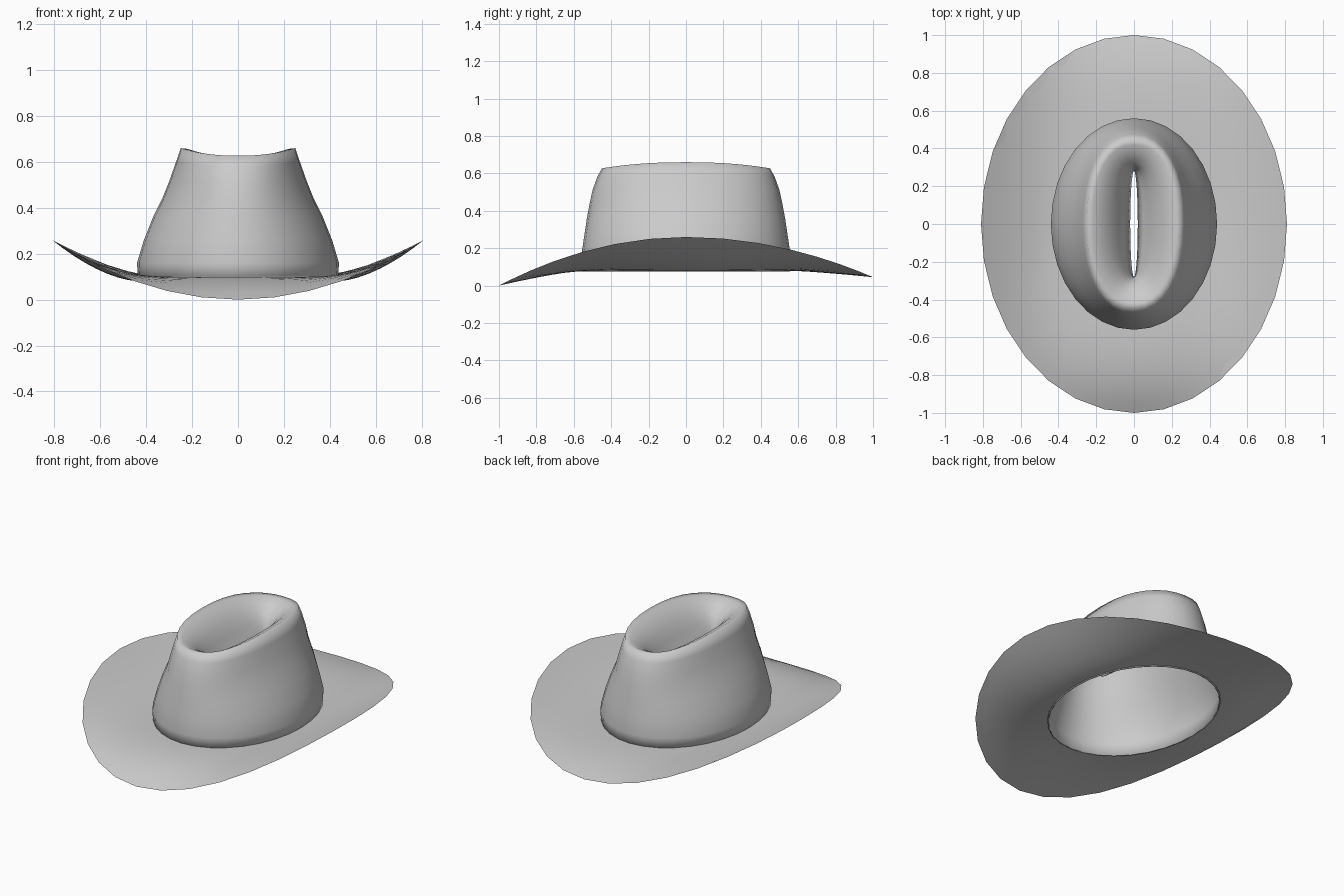
import bpy
import bmesh
import math

SEGMENTS = 32

cube = bpy.data.objects.get("Cube")
if cube:
    bpy.data.objects.remove(cube)

felt = bpy.data.materials.new("grey_felt")
felt.use_nodes = True
grey = (0.6, 0.6, 0.6, 1)
felt.diffuse_color = grey
felt.node_tree.nodes["Principled BSDF"].inputs["Base Color"].default_value = grey


def spow(value, power):
    return math.copysign(abs(value) ** power, value)


def loft(name, rings, closed=False, sharp=50):
    """Join rings of points into one smooth skin."""
    bm = bmesh.new()
    loops = [[bm.verts.new(p) for p in ring] for ring in rings]
    pairs = list(zip(loops, loops[1:]))
    if closed:
        pairs.append((loops[-1], loops[0]))
    for low, high in pairs:
        for j in range(SEGMENTS):
            k = (j + 1) % SEGMENTS
            bm.faces.new((low[j], low[k], high[k], high[j]))
    mesh = bpy.data.meshes.new(name)
    bm.to_mesh(mesh)
    bm.free()
    mesh.materials.append(felt)
    obj = bpy.data.objects.new(name, mesh)
    bpy.context.collection.objects.link(obj)
    bpy.ops.object.select_all(action="DESELECT")
    obj.select_set(True)
    bpy.context.view_layer.objects.active = obj
    bpy.ops.object.shade_smooth_by_angle(angle=math.radians(sharp))
    return obj


angles = [2 * math.pi * i / SEGMENTS for i in range(SEGMENTS)]


# Brim: sides curl up, front and back dip, thinning to the edge
def brim_ring(t, inner_z, side_power, end_power):
    ring = []
    for a in angles:
        c, s = math.cos(a), math.sin(a)
        end_z = 0.045 if s > 0 else 0.0
        edge_z = end_z + (0.26 - end_z) * c * c
        power = side_power * c * c + end_power * s * s
        z = inner_z + (edge_z - inner_z) * t ** power
        ring.append(((0.43 + 0.38 * t) * c, (0.55 + 0.45 * t) * s, z))
    return ring


steps = [i / 8 for i in range(9)]
underside = [brim_ring(t, 0.08, 1.7, 1.3) for t in steps]
upperside = [brim_ring(t, 0.10, 1.4, 2.6) for t in reversed(steps[:-1])]
loft("brim", underside + upperside, closed=True)


# Crown: tapered wall, rolled top and a long crease open at its bottom
# half width, half length, height, drop at front and back, squareness
crown_profile = [
    (0.435, 0.555, 0.075, 0.0, 2.0),
    (0.44, 0.56, 0.16, 0.0, 2.0),
    (0.41, 0.545, 0.26, 0.0, 2.0),
    (0.37, 0.53, 0.36, 0.0, 2.0),
    (0.33, 0.515, 0.44, 0.0, 2.0),
    (0.30, 0.50, 0.515, 0.005, 2.1),
    (0.27, 0.475, 0.60, 0.02, 2.2),
    (0.25, 0.45, 0.66, 0.033, 2.3),
    (0.22, 0.42, 0.657, 0.033, 2.3),
    (0.17, 0.37, 0.63, 0.03, 2.3),
    (0.12, 0.325, 0.585, 0.02, 2.3),
    (0.085, 0.30, 0.53, 0.01, 2.2),
    (0.05, 0.285, 0.47, 0.0, 2.1),
    (0.02, 0.28, 0.43, 0.0, 2.0),
]
crown_rings = []
for width, length, height, drop, square in crown_profile:
    crown_rings.append([
        (width * spow(math.cos(a), 2 / square),
         length * spow(math.sin(a), 2 / square),
         height - drop * math.sin(a) ** 2)
        for a in angles])
crown = loft("crown", crown_rings, sharp=80)
wall = crown.modifiers.new("felt_thickness", "SOLIDIFY")
wall.thickness = 0.008
wall.offset = -1
